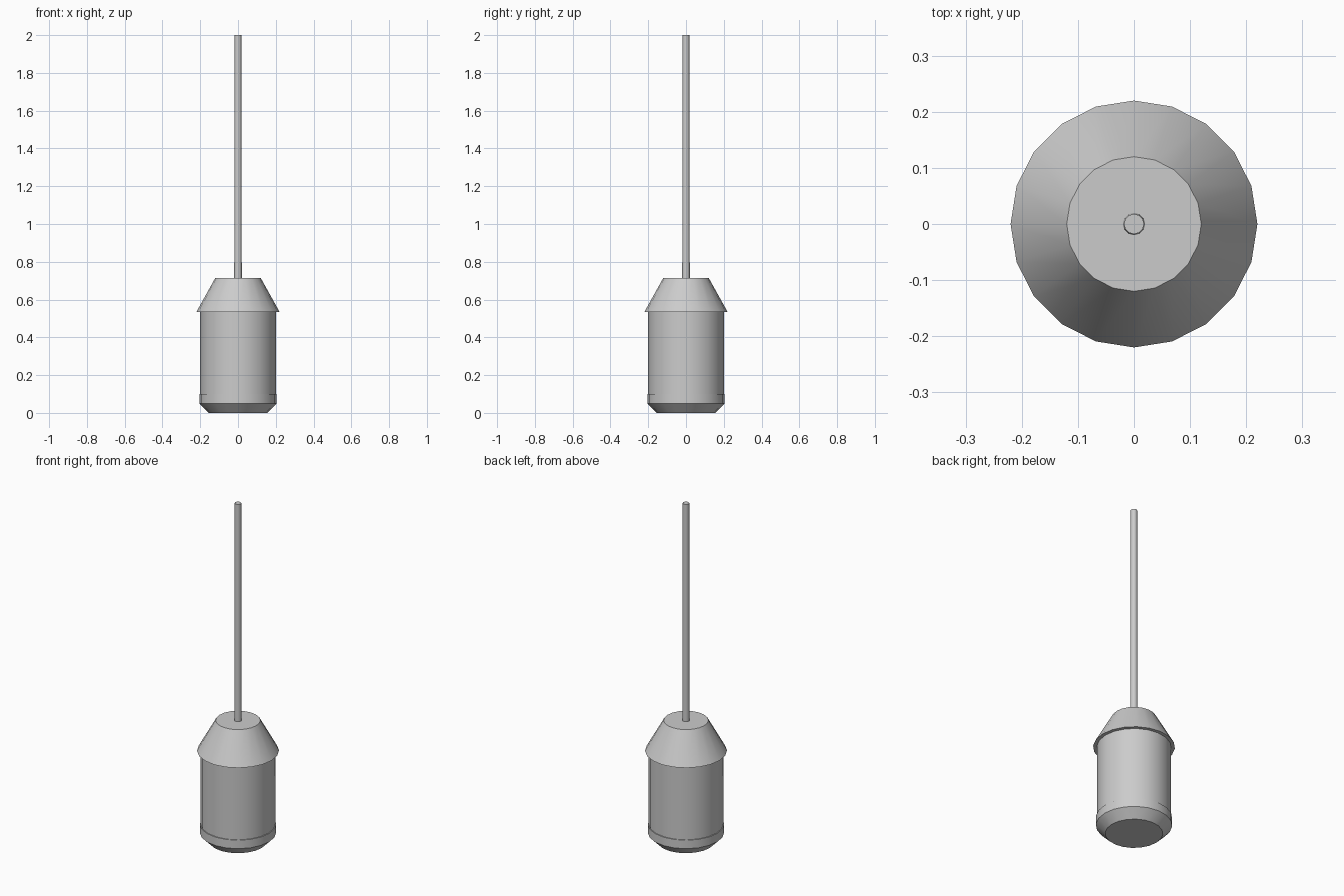
import bpy, math

if "Cube" in bpy.data.objects:
    bpy.data.objects.remove(bpy.data.objects["Cube"])


def tapered(name, profile, sides):
    """Solid of revolution from (radius, z) rings with capped ends, first vertex on +x."""
    verts = [(r * math.cos(2 * math.pi * i / sides),
              r * math.sin(2 * math.pi * i / sides), z)
             for r, z in profile for i in range(sides)]
    last = (len(profile) - 1) * sides
    faces = [tuple(reversed(range(sides))), tuple(range(last, last + sides))]
    for k in range(len(profile) - 1):
        for i in range(sides):
            j = (i + 1) % sides
            a, b = k * sides, (k + 1) * sides
            faces.append((a + i, a + j, b + j, b + i))
    mesh = bpy.data.meshes.new(name)
    mesh.from_pydata(verts, [], faces)
    ob = bpy.data.objects.new(name, mesh)
    bpy.context.collection.objects.link(ob)
    bpy.ops.object.select_all(action='DESELECT')
    ob.select_set(True)
    bpy.context.view_layer.objects.active = ob
    bpy.ops.object.shade_smooth_by_angle(angle=math.radians(30))
    return ob


# chamfered foot
tapered("base_cap", [(0.155, 0), (0.205, 0.05), (0.205, 0.10)], 20)
# main cylinder
tapered("body", [(0.20, 0.05), (0.20, 0.56)], 20)
# overhanging conical shoulder
tapered("shoulder_cone", [(0.22, 0.535), (0.12, 0.715)], 20)
# slender, slightly tapering rod
tapered("rod", [(0.02, 0.70), (0.018, 2.0)], 12)
